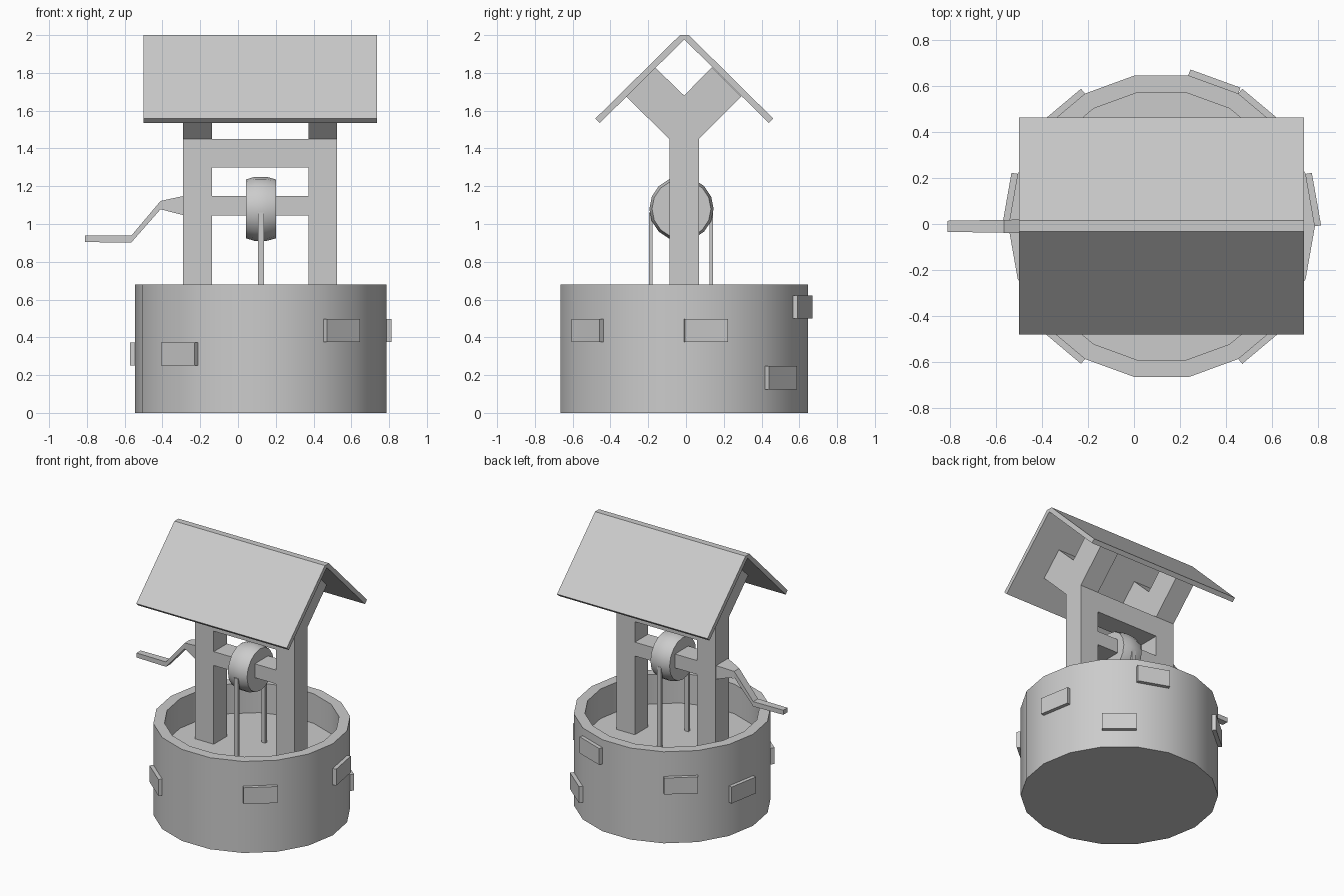
import bpy, bmesh
from math import sin, cos, radians, pi
from mathutils import Vector

if "Cube" in bpy.data.objects:
    bpy.data.objects.remove(bpy.data.objects["Cube"])

CX, CY, R, N = 0.12, -0.01, 0.665, 18   # drum centre, radius, sides


def finish(name, bm, smooth=None):
    bmesh.ops.remove_doubles(bm, verts=bm.verts, dist=1e-5)
    bmesh.ops.recalc_face_normals(bm, faces=bm.faces)
    me = bpy.data.meshes.new(name)
    bm.to_mesh(me)
    bm.free()
    ob = bpy.data.objects.new(name, me)
    bpy.context.collection.objects.link(ob)
    if smooth:
        bpy.ops.object.select_all(action='DESELECT')
        ob.select_set(True)
        bpy.context.view_layer.objects.active = ob
        bpy.ops.object.shade_smooth_by_angle(angle=radians(smooth))
    return ob


def loft(name, rings, smooth=None):
    """Skin between rings of equal size and cap both ends."""
    bm = bmesh.new()
    vs = [[bm.verts.new(p) for p in r] for r in rings]
    n = len(vs[0])
    for a, b in zip(vs, vs[1:]):
        for i in range(n):
            j = (i + 1) % n
            bm.faces.new((a[i], a[j], b[j], b[i]))
    bm.faces.new(vs[0])
    bm.faces.new(vs[-1])
    return finish(name, bm, smooth)


def extrude_x(name, profile, x0, x1, smooth=None):
    return loft(name, [[(x, y, z) for y, z in profile] for x in (x0, x1)], smooth)


def box(name, x0, x1, y0, y1, z0, z1):
    return extrude_x(name, [(y0, z0), (y1, z0), (y1, z1), (y0, z1)], x0, x1)


def drum_ring(r, z):
    return [(CX + r * cos(2 * pi * i / N), CY + r * sin(2 * pi * i / N), z) for i in range(N)]


# stone basin with a recessed floor
loft("basin", [drum_ring(R, 0), drum_ring(R, 0.68), drum_ring(0.59, 0.68), drum_ring(0.59, 0.46)], 30)

# raised stones, each standing on one facet of the basin: (facet angle, bottom z)
for ang, z in [(10, 0.375), (50, 0.125), (70, 0.5), (130, 0.375), (170, 0.25), (230, 0.25), (310, 0.375)]:
    out = Vector((cos(radians(ang)), sin(radians(ang)), 0)) * 0.027
    ends = [Vector((CX + R * cos(radians(a)), CY + R * sin(radians(a)), z)) for a in (ang - 10, ang + 10)]
    up = Vector((0, 0, 0.122))
    loft("raised_stone", [[e - out * 0.4, e + out, e + out + up, e - out * 0.4 + up] for e in ends])

# posts with forked roof supports
Y0, Y1 = -0.088, 0.068
fork = [(Y0, 1.45), (-0.317, 1.675), (-0.165, 1.83), (-0.01, 1.68),
        (0.137, 1.83), (0.292, 1.675), (Y1, 1.45)]
for x in (-0.29, 0.373):
    box("post", x, x + 0.152, Y0, Y1, 0.455, 1.45)
    extrude_x("roof_fork", fork, x, x + 0.152)

# cross beam and axle
box("cross_beam", -0.138, 0.373, Y0, Y1, 1.3, 1.45)
box("axle", -0.138, 0.373, Y0, Y1, 1.045, 1.148)

# crank handle: (x, bottom z, top z, half width)
crank = [(-0.29, 1.047, 1.148, 0.07), (-0.41, 1.078, 1.122, 0.03),
         (-0.565, 0.902, 0.938, 0.028), (-0.81, 0.904, 0.938, 0.024)]
loft("crank", [[(x, CY - w, a), (x, CY + w, a), (x, CY + w, b), (x, CY - w, b)] for x, a, b, w in crank])

# rope drum
loft("rope_drum", [[(x, -0.024 + r * cos(2 * pi * i / 16), 1.08 + r * sin(2 * pi * i / 16)) for i in range(16)]
                   for x, r in [(0.043, 0.156), (0.09, 0.17), (0.15, 0.17), (0.2, 0.156)]], 30)

# ropes
for y in (-0.197, 0.124):
    box("rope", 0.105, 0.137, y, y + 0.02, 0.455, 1.06)

# gabled roof
roof = [(-0.48, 1.558), (-0.032, 2.0), (0.015, 2.0), (0.462, 1.558),
        (0.438, 1.535), (-0.009, 1.977), (-0.456, 1.535)]
extrude_x("roof", roof, -0.5, 0.737)
